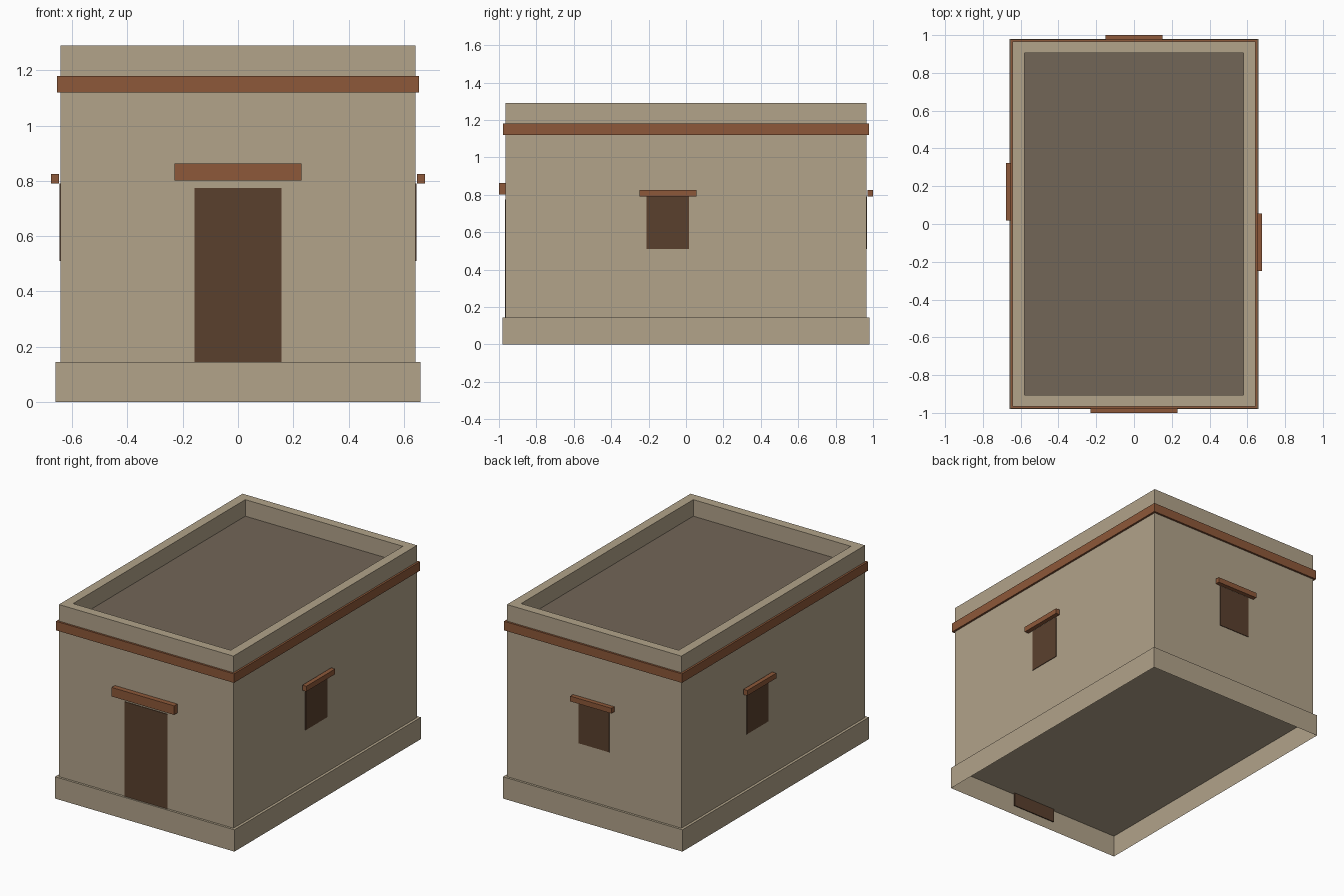
import bpy
import bmesh
from mathutils import Matrix, Vector

cube = bpy.data.objects.get("Cube")
if cube:
    bpy.data.objects.remove(cube, do_unlink=True)


def material(name, color):
    mat = bpy.data.materials.new(name)
    mat.use_nodes = True
    mat.diffuse_color = (*color, 1)
    mat.node_tree.nodes["Principled BSDF"].inputs["Base Color"].default_value = (*color, 1)
    return mat


plaster = material("sand_plaster", (0.445, 0.366, 0.254))
timber = material("red_timber", (0.266, 0.098, 0.041))
opening = material("dark_opening", (0.102, 0.051, 0.027))
roofing = material("roof_clay", (0.168, 0.133, 0.095))


def finish(name, bm, mat):
    mesh = bpy.data.meshes.new(name)
    bm.to_mesh(mesh)
    bm.free()
    mesh.materials.append(mat)
    obj = bpy.data.objects.new(name, mesh)
    bpy.context.collection.objects.link(obj)
    return obj


def box(name, low, high, mat, turn=Matrix(), open_bottom=False):
    """Box between two corners, optionally turned about z or open below."""
    low, high = Vector(low), Vector(high)
    bm = bmesh.new()
    place = Matrix.Translation((low + high) / 2) @ Matrix.Diagonal((*(high - low), 1))
    bmesh.ops.create_cube(bm, size=1, matrix=turn @ place)
    if open_bottom:
        bm.normal_update()
        bmesh.ops.delete(bm, geom=[f for f in bm.faces if f.normal.z < -0.5], context="FACES")
    return finish(name, bm, mat)


def ring(name, outer, inner, bottom, top, mat):
    """Rectangular frame with flat rims."""
    bm = bmesh.new()
    loops = []
    for (x, y), z in ((outer, bottom), (outer, top), (inner, top), (inner, bottom)):
        loops.append([bm.verts.new((sx * x, sy * y, z))
                      for sx, sy in ((-1, -1), (1, -1), (1, 1), (-1, 1))])
    for a, b in zip(loops, loops[1:] + loops[:1]):
        for i in range(4):
            j = (i + 1) % 4
            bm.faces.new((a[i], a[j], b[j], b[i]))
    return finish(name, bm, mat)


# Shell: plinth open below, walls with parapet, sunken roof, timber band
wall, inside = (0.642, 0.965), (0.58, 0.905)
box("plinth", (-0.66, -0.98, 0), (0.66, 0.98, 0.145), plaster, open_bottom=True)
ring("walls", wall, inside, 0.145, 1.29, plaster)
box("roof", (-0.59, -0.915, 1.15), (0.59, 0.915, 1.18), roofing)
ring("timber_band", (0.655, 0.978), (0.63, 0.95), 1.12, 1.18, timber)

# Front doorway and its lintel
box("door", (-0.158, -0.969, 0.055), (0.158, -0.963, 0.775), opening)
box("door_lintel", (-0.23, -1.0, 0.802), (0.23, -0.966, 0.862), timber)

# Windows: side name, quarter turns from the back wall, shift along the wall, wall distance
for side, turns, shift, wall_at in (("back", 0, 0, 0.965),
                                    ("left", -1, 0.097, 0.642),
                                    ("right", 1, 0.17, 0.642)):
    turn = Matrix(((0, -turns, 0, 0), (turns, 0, 0, 0), (0, 0, 1, 0), (0, 0, 0, 1)))
    if turns == 0:
        turn = Matrix()
    box(side + "_window", (shift - 0.113, wall_at - 0.002, 0.51),
        (shift + 0.113, wall_at + 0.004, 0.79), opening, turn)
    box(side + "_window_lintel", (shift - 0.152, wall_at + 0.006, 0.79),
        (shift + 0.152, wall_at + 0.035, 0.825), timber, turn)
